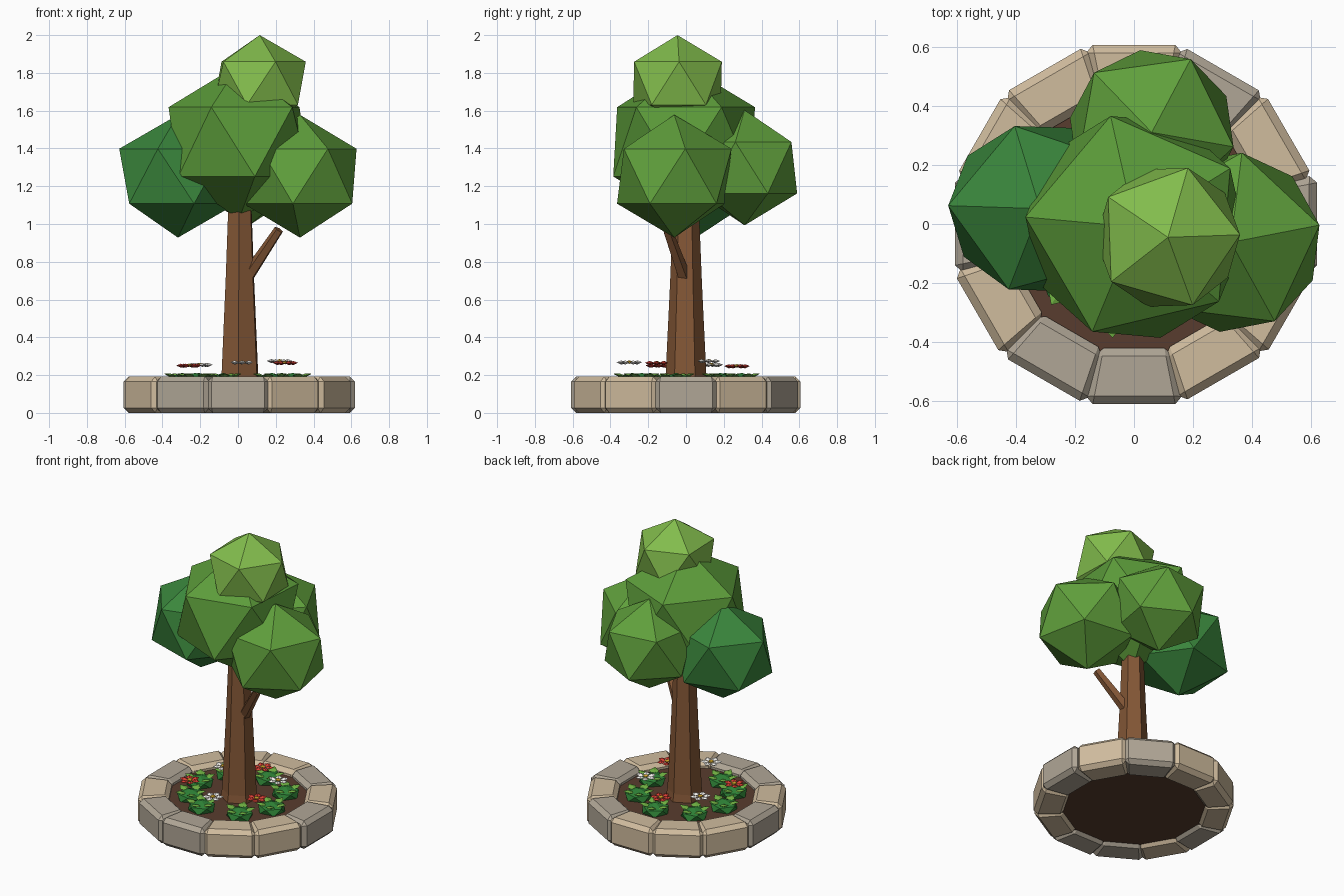
import bpy, bmesh, math, random
from mathutils import Matrix, Vector

if "Cube" in bpy.data.objects:
    bpy.data.objects.remove(bpy.data.objects["Cube"])

random.seed(4)
MATS = {}


def mat(name, r, g, b):
    lin = lambda c: ((c / 255 + 0.055) / 1.055) ** 2.4
    m = bpy.data.materials.new(name)
    m.diffuse_color = (lin(r), lin(g), lin(b), 1)
    m.use_nodes = True
    m.node_tree.nodes["Principled BSDF"].inputs["Base Color"].default_value = m.diffuse_color
    MATS[name] = m


for n, c in {"stone_light": (208, 188, 158), "stone_grey": (176, 166, 150), "soil": (88, 60, 46),
             "bark": (132, 87, 54), "leaf_top": (130, 188, 76), "leaf_mid": (92, 156, 58),
             "leaf_side": (96, 160, 60), "leaf_dark": (58, 134, 60), "bush": (46, 130, 54),
             "bush_leaf": (110, 175, 65), "red": (215, 62, 52), "white": (245, 243, 238),
             "yellow": (240, 190, 50)}.items():
    mat(n, *c)


def finish(name, bm, *mats):
    bmesh.ops.recalc_face_normals(bm, faces=bm.faces)
    me = bpy.data.meshes.new(name)
    bm.to_mesh(me)
    bm.free()
    for m in mats:
        me.materials.append(MATS[m])
    ob = bpy.data.objects.new(name, me)
    bpy.context.collection.objects.link(ob)
    return ob


def loft(name, rings, sides, material, turn=0.0):
    """Tube through (centre, radius) rings, stacked along z or along a slanted path."""
    bm = bmesh.new()
    axis = Vector(rings[-1][0]) - Vector(rings[0][0])
    q = Vector((0, 0, 1)).rotation_difference(axis)
    loops = []
    for c, r in rings:
        loops.append([bm.verts.new(Vector(c) + q @ Vector(
            (r * math.cos(turn + i * math.tau / sides), r * math.sin(turn + i * math.tau / sides), 0)))
            for i in range(sides)])
    for a, b in zip(loops, loops[1:]):
        for i in range(sides):
            j = (i + 1) % sides
            bm.faces.new((a[i], a[j], b[j], b[i]))
    bm.faces.new(loops[0])
    bm.faces.new(loops[-1])
    return finish(name, bm, material)


# Ring of twelve chamfered wedge stones, just touching
for i in range(12):
    bm = bmesh.new()
    r0 = 0.42
    r1 = 0.608 + (0.012 if i == 0 else random.uniform(-0.006, 0.004))
    plan = [(r0, -0.13), (r1, -0.167), (r1, 0.167), (r0, 0.13)]
    lo = [bm.verts.new((x, y, 0)) for x, y in plan]
    hi = [bm.verts.new((x, y, 0.192)) for x, y in plan]
    bm.faces.new(lo)
    bm.faces.new(hi)
    for a in range(4):
        b = (a + 1) % 4
        bm.faces.new((lo[a], lo[b], hi[b], hi[a]))
    bmesh.ops.recalc_face_normals(bm, faces=bm.faces)
    bmesh.ops.bevel(bm, geom=bm.edges[:], offset=0.027, segments=1, affect='EDGES')
    bm.transform(Matrix.Rotation(i * math.tau / 12, 4, 'Z'))
    finish(f"border_stone_{i + 1}", bm, "stone_grey" if i in (0, 2, 6, 8, 9) else "stone_light")

# Soil bed, hexagonal trunk and stub branch
loft("soil", [((0, 0, 0.02), 0.45), ((0, 0, 0.15), 0.45)], 24, "soil")
loft("trunk", [((0.01, 0, 0.021), 0.14), ((0.01, 0, 0.2), 0.108),
               ((0.01, 0, 0.7), 0.084), ((0.01, 0, 1.25), 0.062)], 6, "bark", math.radians(86))
loft("branch", [((0.03, 0.0, 0.69), 0.038), ((0.217, -0.10, 0.97), 0.026)], 5, "bark", 0.4)

# Canopy of five faceted clumps: centre, radius, widening in x and y, turn in degrees
for name, c, r, wx, wy, turn, m in [
        ("canopy_middle", (0.005, -0.01, 1.435), 0.41, 1.02, 1.05, 31, "leaf_mid"),
        ("canopy_top", (0.115, -0.045, 1.745), 0.255, 1.07, 1.07, 2, "leaf_top"),
        ("canopy_right", (0.328, -0.062, 1.253), 0.325, 1.05, 1.05, 11, "leaf_side"),
        ("canopy_left", (-0.318, 0.052, 1.253), 0.325, 1.07, 1.0, 34, "leaf_dark"),
        ("canopy_back", (0.06, 0.31, 1.298), 0.305, 1.03, 1.03, -10, "leaf_side")]:
    bm = bmesh.new()
    bmesh.ops.create_icosphere(bm, subdivisions=1, radius=r, matrix=(
        Matrix.Translation(c) @ Matrix.Diagonal((wx, wy, 1, 1))
        @ Matrix.Rotation(math.radians(turn), 4, 'Z')))
    finish(name, bm, m)


def petals(bm, centre, count, inner, outer, width, lift, thick, idx, turn):
    """Radial ring of thin faceted diamonds."""
    for k in range(count):
        rot = Matrix.Translation(centre) @ Matrix.Rotation(turn + k * math.tau / count, 4, 'Z')
        mid = inner + (outer - inner) * 0.6
        pts = [(inner, 0, 0), (mid, -width, lift * 0.6), (outer, 0, lift), (mid, width, lift * 0.6)]
        rim = [bm.verts.new(rot @ Vector(p)) for p in pts]
        for s in (thick, -thick):
            tip = bm.verts.new(rot @ Vector((mid, 0, lift * 0.6 + s)))
            for a in range(4):
                bm.faces.new((rim[a], rim[(a + 1) % 4], tip)).material_index = idx


# Low bushes around the trunk, with a few pale leaves on top
for i, deg in enumerate((38, 85, 135, 178, 220, 255, 307, 350)):
    a = math.radians(deg)
    c = Vector((0.295 * math.cos(a), 0.295 * math.sin(a), 0.165))
    bm = bmesh.new()
    bmesh.ops.create_icosphere(bm, subdivisions=1, radius=0.094, matrix=(
        Matrix.Translation(c) @ Matrix.Rotation(a, 4, 'Z') @ Matrix.Diagonal((1, 1, 0.5, 1))))
    petals(bm, c + Vector((0, 0, 0.022)), 5, 0.015, 0.1, 0.032, 0.02, 0.01, 1, a + 0.3)
    finish(f"bush_{i + 1}", bm, "bush", "bush_leaf")

# Flowers, alternating white and red
for i, c in enumerate([(0.22, 0.12, 0.272), (0.0, 0.27, 0.245), (-0.20, 0.13, 0.252),
                       (-0.26, -0.15, 0.248), (0.02, -0.30, 0.265), (0.25, -0.155, 0.262)]):
    bm = bmesh.new()
    petals(bm, c, 6, 0.006, 0.068, 0.023, 0.003, 0.011, 0, i * 0.4)
    n = len(bm.faces)
    bmesh.ops.create_icosphere(bm, subdivisions=1, radius=0.018, matrix=(
        Matrix.Translation(c) @ Matrix.Translation((0, 0, 0.004)) @ Matrix.Diagonal((1, 1, 0.5, 1))))
    for f in list(bm.faces)[n:]:
        f.material_index = 1
    finish(f"flower_{i + 1}", bm, "red" if i % 2 else "white", "yellow")
